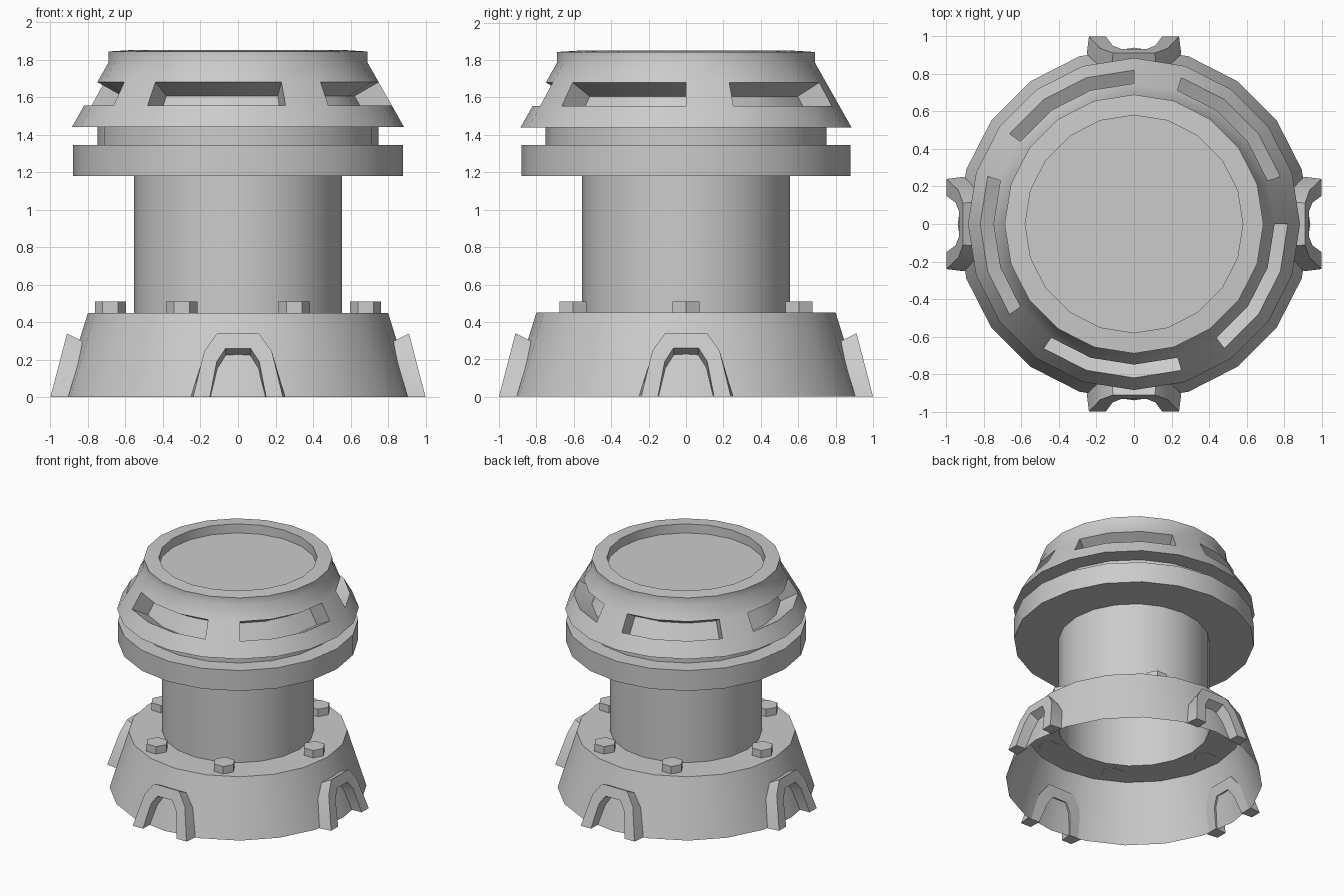
import bpy, bmesh
from math import sin, cos, radians, pi
from mathutils import Matrix

SIDES = 20
STEP = 360 / SIDES

cube = bpy.data.objects.get("Cube")
if cube:
    bpy.data.objects.remove(cube, do_unlink=True)

grey = bpy.data.materials.new("plain_grey")
grey.use_nodes = True
COLOUR = (0.6, 0.6, 0.6, 1)
grey.diffuse_color = COLOUR
grey.node_tree.nodes["Principled BSDF"].inputs["Base Color"].default_value = COLOUR


def polar(r, degrees, z):
    a = radians(degrees)
    return (r * cos(a), r * sin(a), z)


def face(bm, points):
    return bm.faces.new([bm.verts.new(p) for p in points])


def finish(name, bm, fix_normals=False):
    bmesh.ops.remove_doubles(bm, verts=bm.verts, dist=0.0005)
    if fix_normals:
        bmesh.ops.recalc_face_normals(bm, faces=bm.faces)
    mesh = bpy.data.meshes.new(name)
    bm.to_mesh(mesh)
    bm.free()
    mesh.materials.append(grey)
    obj = bpy.data.objects.new(name, mesh)
    bpy.context.collection.objects.link(obj)
    bpy.ops.object.select_all(action='DESELECT')
    obj.select_set(True)
    bpy.context.view_layer.objects.active = obj
    bpy.ops.object.shade_smooth_by_angle(angle=radians(30))
    return obj


def band(bm, k, low, high):
    """One flat panel of a turned surface between two profile points."""
    a, b = k * STEP, (k + 1) * STEP
    pts = [polar(low[0], a, low[1]), polar(low[0], b, low[1]),
           polar(high[0], b, high[1]), polar(high[0], a, high[1])]
    face(bm, pts)


def disc(bm, r, z, down=False):
    pts = [polar(r, k * STEP, z) for k in range(SIDES)]
    face(bm, pts[::-1] if down else pts)


def turned(bm, profile):
    for low, high in zip(profile, profile[1:]):
        for k in range(SIDES):
            band(bm, k, low, high)


# Open, flared base shell with a ring-shaped top
bm = bmesh.new()
turned(bm, [(0.94, 0), (0.80, 0.45), (0.555, 0.45)])
finish("base_shell", bm)

# Hollow column
bm = bmesh.new()
turned(bm, [(0.555, 0.45), (0.555, 1.18)])
finish("column", bm)

# Collar and neck under the head
bm = bmesh.new()
disc(bm, 0.88, 1.18, down=True)
turned(bm, [(0.88, 1.18), (0.88, 1.345), (0.75, 1.345), (0.75, 1.44)])
finish("collar", bm)

# Head: sloped wall with five recessed slots, and a dished top
BOTTOM, TOP = (0.885, 1.44), (0.69, 1.785)


def on_slope(z):
    t = (z - BOTTOM[1]) / (TOP[1] - BOTTOM[1])
    return (BOTTOM[0] + t * (TOP[0] - BOTTOM[0]), z)


SLOT_LOW, SLOT_HIGH = on_slope(1.555), on_slope(1.68)


def sunk(point, k, lean):
    """Point at corner k pushed into the head along the wall's normal."""
    x, y, z = polar(point[0], k * STEP, point[1])
    dx, dy, _ = polar(0.13, (k + lean) * STEP, 0)
    return (x - dx, y - dy, z - 0.074)


bm = bmesh.new()
turned(bm, [(0.75, 1.44), BOTTOM, SLOT_LOW])
turned(bm, [SLOT_HIGH, TOP, (0.69, 1.843), (0.58, 1.85), (0.58, 1.777)])
disc(bm, 0.58, 1.777)
for k in range(SIDES):
    if k % 4 == 0:
        band(bm, k, SLOT_LOW, SLOT_HIGH)
        continue
    # Slot panel: back, floor, ceiling and the two end walls
    lean_a = 0.5 if k % 4 == 1 else 0
    lean_b = -0.5 if k % 4 == 3 else 0
    outer = [polar(p[0], j * STEP, p[1]) for p, j in
             ((SLOT_LOW, k), (SLOT_LOW, k + 1), (SLOT_HIGH, k + 1), (SLOT_HIGH, k))]
    inner = [sunk(SLOT_LOW, k, lean_a), sunk(SLOT_LOW, k + 1, lean_b),
             sunk(SLOT_HIGH, k + 1, lean_b), sunk(SLOT_HIGH, k, lean_a)]
    face(bm, inner)
    for i in range(4):
        if (i == 1 and not lean_b) or (i == 3 and not lean_a):
            continue
        j = (i + 1) % 4
        face(bm, [outer[i], outer[j], inner[j], inner[i]])
finish("head", bm, fix_normals=True)

# Six hexagonal bolts on the base
spots = [(0.68, 0), (-0.68, 0)] + [(sx * 0.3, sy * 0.605) for sx in (1, -1) for sy in (1, -1)]
for n, (x, y) in enumerate(spots):
    bm = bmesh.new()
    bmesh.ops.create_cone(bm, cap_ends=True, segments=6, radius1=0.083, radius2=0.083,
                          depth=0.065, matrix=Matrix.Translation((x, y, 0.4775))
                          @ Matrix.Rotation(pi / 2, 4, 'Z'))
    finish(f"bolt_{n + 1}", bm)

# Four arched feet leaning against the base
OUTER = [(0.24, 0), (0.18, 0.245), (0.112, 0.34)]
INNER = [(0.15, 0), (0.113, 0.19), (0.067, 0.26)]


def arch(half):
    return half + [(-w, z) for w, z in reversed(half)]


def front_point(w, z):
    return (1.0 - 0.26 * z, w, z)


def back_point(w, z, spread):
    return (0.905 - 0.24 * z, w * spread, z - (0.045 if z > 0 else 0))


for n in range(4):
    bm = bmesh.new()
    out, inn = arch(OUTER), arch(INNER)
    rails = [[front_point(*p) for p in out], [front_point(*p) for p in inn],
             [back_point(*p, 0.97) for p in inn], [back_point(*p, 1.05) for p in out]]
    for r in range(4):
        a, b = rails[r], rails[(r + 1) % 4]
        for i in range(len(a) - 1):
            face(bm, [a[i], a[i + 1], b[i + 1], b[i]])
    for end in (0, -1):
        face(bm, [rail[end] for rail in rails])
    bmesh.ops.rotate(bm, verts=bm.verts, matrix=Matrix.Rotation(n * pi / 2, 3, 'Z'))
    finish(f"foot_{n + 1}", bm, fix_normals=True)
